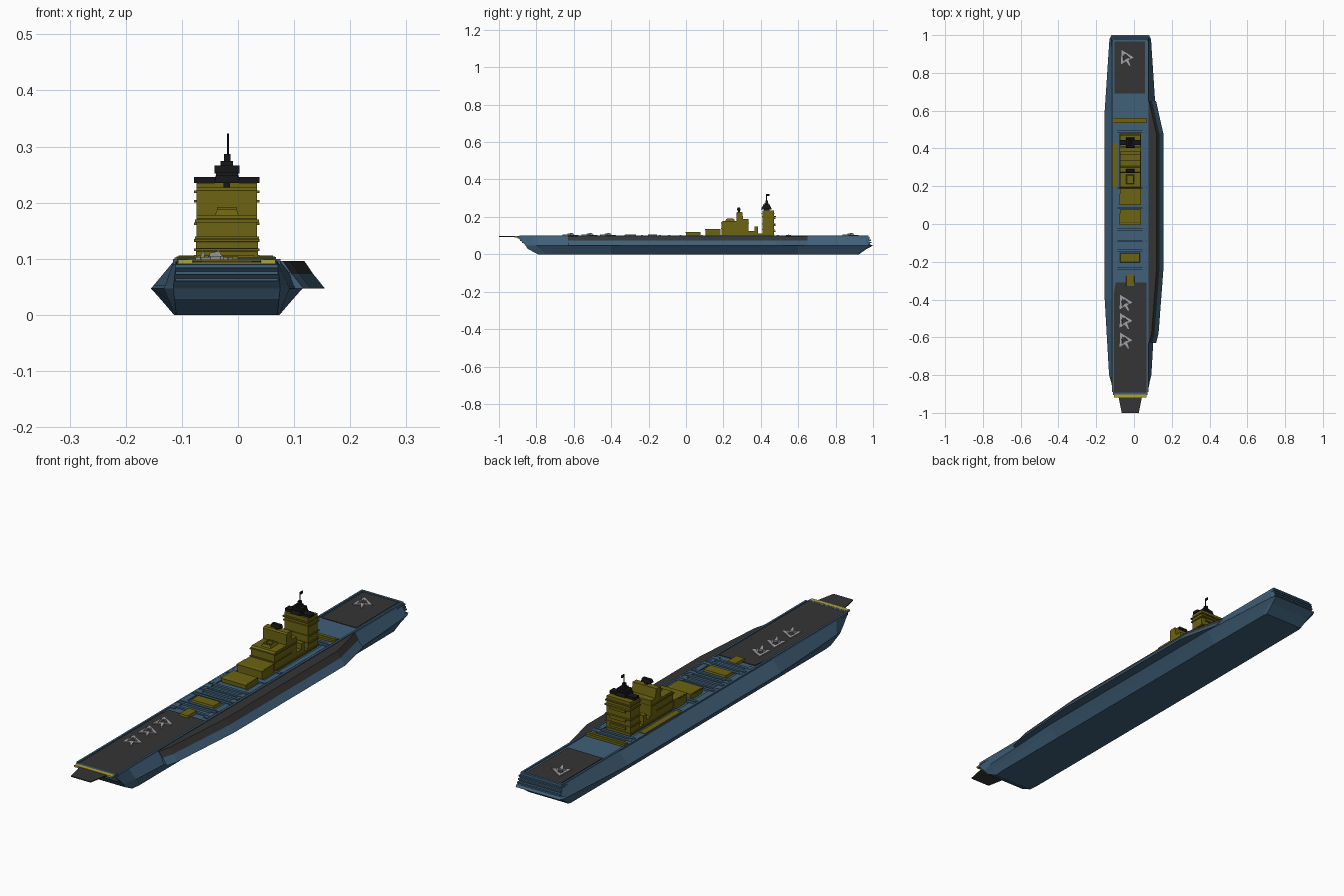
import bpy, bmesh, math

CX = -0.02  # ship centreline


def mat(name, r, g, b):
    m = bpy.data.materials.new(name)
    m.diffuse_color = (r, g, b, 1)
    return m


BLUE = mat("hull_blue", 0.05, 0.115, 0.19)
OLIVE = mat("olive", 0.15, 0.125, 0.006)
DARK = mat("deck_grey", 0.035, 0.035, 0.035)
BLACK = mat("black", 0.008, 0.008, 0.009)
GREY = mat("light_grey", 0.36, 0.36, 0.38)
YELLOW = mat("line_yellow", 0.45, 0.36, 0.03)


def loft(name, rings, mats, pick=None):
    """Closed skin over rings of equal length, capped at both ends."""
    bm = bmesh.new()
    vs = [[bm.verts.new(p) for p in r] for r in rings]
    n = len(rings[0])
    for a, b in zip(vs, vs[1:]):
        for i in range(n):
            f = bm.faces.new((a[i], a[(i + 1) % n], b[(i + 1) % n], b[i]))
            f.material_index = pick(i) if pick else 0
    bm.faces.new(vs[0])
    bm.faces.new(vs[-1])
    bmesh.ops.recalc_face_normals(bm, faces=bm.faces)
    me = bpy.data.meshes.new(name)
    bm.to_mesh(me)
    bm.free()
    for m in mats:
        me.materials.append(m)
    ob = bpy.data.objects.new(name, me)
    bpy.context.collection.objects.link(ob)
    return ob


def slab(name, pts, z0, z1, m):
    return loft(name, [[(x, y, z) for x, y in pts] for z in (z0, z1)], [m])


def box(name, x0, x1, y0, y1, z0, z1, m, inset=0):
    i = inset
    return loft(name, [[(x0, y0, z0), (x1, y0, z0), (x1, y1, z0), (x0, y1, z0)],
                       [(x0 + i, y0 + i, z1), (x1 - i, y0 + i, z1),
                        (x1 - i, y1 - i, z1), (x0 + i, y1 - i, z1)]], [m])


def side_profile(name, x0, x1, yz, m):
    return loft(name, [[(x, y, z) for y, z in yz] for x in (x0, x1)], [m])


# Hull: outline at each level given as (y, half width) from stern to bow
levels = [
    (0.000, [(0.925, .090), (0.91, .093), (0.60, .094), (-0.40, .094), (-0.75, .094), (-0.79, .090)]),
    (0.028, [(0.965, .094), (0.95, .102), (0.60, .118), (-0.40, .118), (-0.78, .104), (-0.845, .093)]),
    (0.047, [(1.000, .100), (0.98, .110), (0.60, .135), (-0.40, .135), (-0.80, .112), (-0.858, .095)]),
    (0.052, [(0.985, .099), (0.97, .108), (0.60, .131), (-0.40, .131), (-0.80, .110), (-0.863, .095)]),
    (0.095, [(0.975, .093), (0.96, .095), (0.60, .095), (-0.40, .095), (-0.82, .095), (-0.905, .090)]),
]
loft("hull", [[(CX + w, y, z) for y, w in o] + [(CX - w, y, z) for y, w in reversed(o)]
              for z, o in levels], [BLUE])

# Ledges across bow and stern
for k in range(3):
    z = 0.060 + 0.012 * k
    box("bow_ledge", CX - .091, CX + .091, -0.876 - .012 * k, -0.84, z, z + .006, BLUE)
    box("stern_ledge", CX - .098, CX + .098, 0.93, 0.992 - .004 * k, z, z + .006, BLUE)

# Starboard sponson with dark walkway
stations = [(-0.63, .117), (-0.58, .130), (-0.25, .155), (0.48, .155), (0.65, .117)]
loft("starboard_sponson",
     [[(.072, y, .0965), (o - .037, y, .0965), (o - .021, y, .073), (o, y, .047), (.072, y, .047)]
      for y, o in stations], [BLUE, DARK], lambda i: 1 if i < 2 else 0)

# Flight decks, bow ramp and edge rims
slab("bow_flight_deck", [(-.105, -.90), (.066, -.90), (.066, -.31), (-.097, -.31), (-.105, -.36)], .090, .0975, DARK)
slab("bow_ramp", [(-.065, -1), (.025, -1), (.043, -.91), (-.083, -.91)], .093, .097, DARK)
box("bow_line", -.107, .067, -.918, -.903, .091, .0985, YELLOW)
box("bow_edge", -.109, .069, -.903, -.893, .091, .0980, BLUE)
box("stern_flight_deck", -.102, .058, .69, .965, .090, .0975, DARK)
for s in (-1, 1):
    x = CX + s * .092
    box("deck_rim", x - .004, x + .004, -.89, .97, .090, .100, BLUE)
box("stern_rim", CX - .095, CX + .095, .966, .976, .090, .100, BLUE)

# Transverse ridges on the midships deck
for y, h in [(-.27, .101), (-.235, .103), (-.215, .101), (-.14, .103), (-.12, .101), (-.09, .103),
             (-.06, .101), (-.03, .103), (.085, .103), (.10, .101), (.19, .103), (.49, .103), (.51, .101)]:
    box("deck_ridge", CX - .088, CX + .088, y - .006, y + .006, .092, h, BLUE)
for x0, x1 in ((-.108, -.088), (.045, .066)):
    box("deck_channel", x0, x1, -.29, .53, .092, .0995, BLUE)

# Low olive deck fittings
box("aft_barrier", -.110, .066, .535, .562, .092, .104, OLIVE)
box("aft_barrier_groove", -.106, .062, .546, .551, .104, .106, OLIVE)
box("port_gallery", -.113, -.088, .19, .43, .092, .102, OLIVE)
box("forward_hatch", -.075, .032, -.205, -.153, .095, .106, OLIVE, .003)
box("small_hatch", -.042, .002, -.33, -.265, .095, .105, OLIVE, .003)


# Stepped houses leading up to the tower
def house(y0, y1, z):
    side_profile("stepped_house", -.075, .036,
                 [(y0, .100), (y0, z - .006), (y0 + .01, z), (y1, z), (y1, .095), (y0 + .01, .095)], OLIVE)
    box("house_roof", -.078, .038, y0 - .004, y0 + .055, z - .005, z - .001, OLIVE)


house(0.0, .078, .119)
house(.105, .185, .136)

# Main island and tower, as one side profile with steps
side_profile("island", -.074, .034,
             [(.19, .095), (.19, .172), (.197, .178), (.27, .178), (.27, .222), (.276, .227), (.300, .227),
              (.306, .190), (.335, .190), (.335, .125), (.365, .125), (.365, .148), (.385, .148),
              (.385, .110), (.410, .110), (.410, .235), (.470, .235), (.470, .095)], OLIVE)
for y0, y1, z in [(.186, .336, .170), (.186, .300, .140), (.19, .474, .107), (.406, .480, .205),
                  (.406, .478, .165), (.406, .474, .135), (.402, .476, .222)]:
    if z in (.170, .140):
        box("island_ledge", -.077, .037, y0, y1, z - .005, z, OLIVE)
    else:
        box("tower_ledge", -.078, .038, y0, y1, z - .005, z, OLIVE)
for z in (.118, .150, .188):
    box("tower_aft_panel", -.055, .015, .468, .478, z, z + .010, OLIVE)

# Director pedestal with raised square frame
box("director_base", -.042, .002, .210, .262, .176, .188, OLIVE, .005)
for s in (-1, 1):
    box("director_frame", CX + s * .014 - .003, CX + s * .014 + .003, .219, .253, .187, .192, OLIVE)
    box("director_frame", -.037, -.003, .236 + s * .014 - .003, .236 + s * .014 + .003, .187, .192, OLIVE)

# Funnel-top sensor
box("sensor_post", -.026, -.014, .278, .290, .225, .238, BLACK)
box("sensor_bar", -.042, .002, .272, .292, .235, .249, BLACK, .003)

# Black bridge cap, sensor block, mast and pennant
box("bridge_cap", -.078, .038, .418, .446, .235, .246, BLACK)
box("sensor_block", -.042, .003, .402, .458, .240, .255, BLACK, .004)
box("sensor_block_upper", -.042, .003, .412, .448, .252, .266, BLACK)
box("mast_step", -.031, -.009, .420, .442, .265, .274, BLACK)
box("mast_foot", -.025, -.013, .424, .438, .273, .287, BLACK)
bpy.ops.mesh.primitive_cylinder_add(vertices=6, radius=.0022, depth=.042, location=(-.018, .431, .302))
bpy.context.object.name = "mast"
bpy.context.object.data.materials.append(BLACK)
box("pennant", -.0195, -.0165, .431, .447, .312, .323, BLACK)


# Parked aircraft: swept wing frame, fuselage and canopy, turned on the deck
def aircraft(cx, cy):
    a = math.radians(28)

    def place(pts):
        return [(cx + x * math.cos(a) - y * math.sin(a), cy + x * math.sin(a) + y * math.cos(a))
                for x, y in pts]

    for s in (-1, 1):
        slab("aircraft_wing", place([(0, .045), (s * .038, -.020), (s * .028, -.022), (0, .022)]), .099, .103, GREY)
    slab("aircraft_tailplane", place([(-.030, -.020), (-.024, -.010), (.024, -.010), (.030, -.020)]), .099, .103, GREY)
    slab("aircraft_fuselage", place([(-.008, -.012), (-.003, -.050), (.003, -.050), (.008, -.012)]), .099, .105, GREY)
    base = place([(-.020, -.018), (.020, -.018), (.010, .016), (-.010, .016)])
    for i in range(4):
        if i % 2:  # sloping side cheeks leave the centre open
            p, q = base[i], base[(i + 1) % 4]
            mx, my = (cx, cy)
            top = [(u + (mx - u) * .3, v + (my - v) * .3) for u, v in (p, q)]
            loft("aircraft_cheek", [[(*p, .100), (*top[0], .100), (*top[0], .114)],
                                    [(*q, .100), (*top[1], .100), (*top[1], .110)]], [GREY])


for px, py in [(-.045, .882), (-.052, -.415), (-.052, -.512), (-.052, -.615)]:
    aircraft(px, py)
